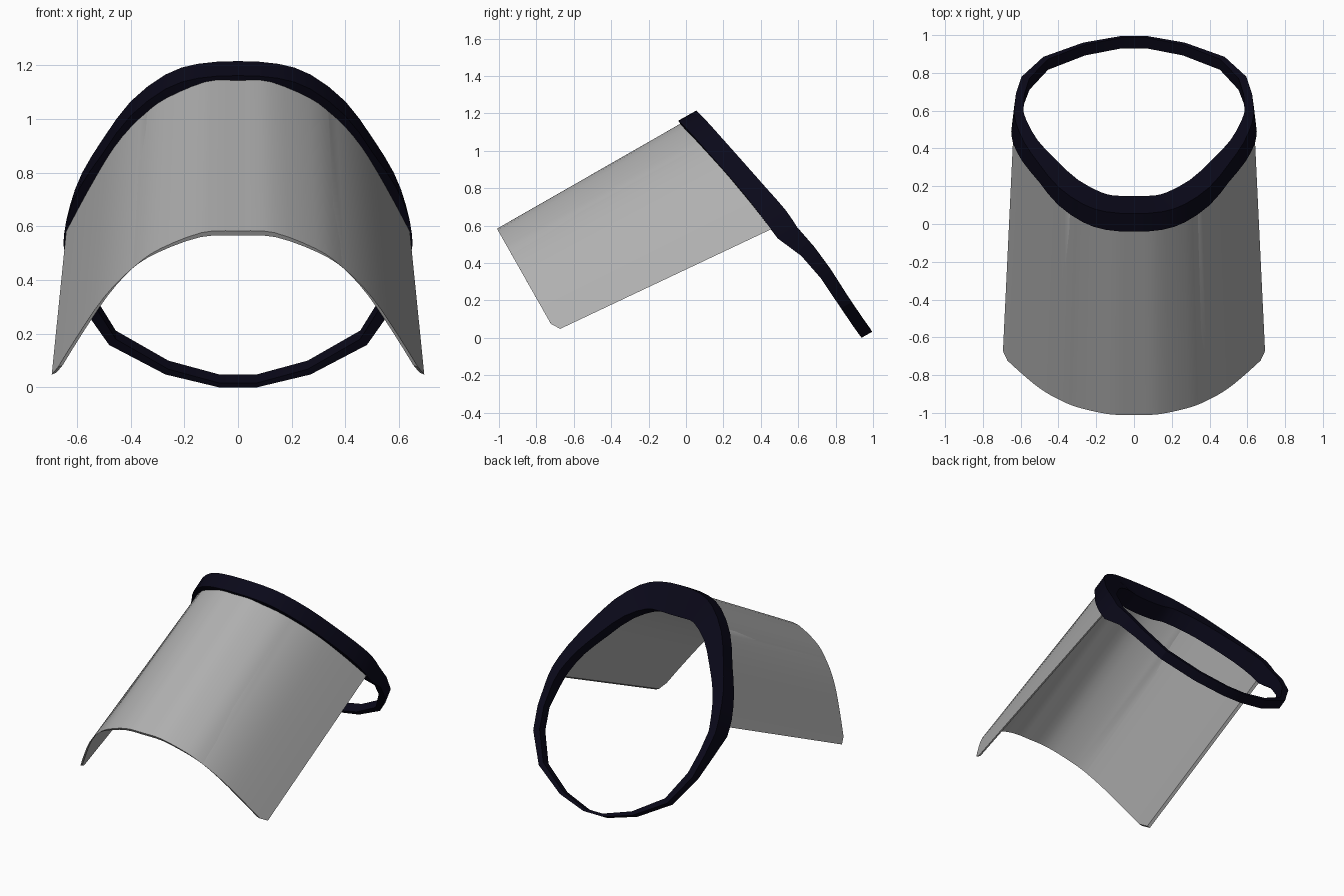
import bpy, bmesh, math
from mathutils import Vector

if "Cube" in bpy.data.objects:
    bpy.data.objects.remove(bpy.data.objects["Cube"])


def make_object(name, verts, faces, color):
    mesh = bpy.data.meshes.new(name)
    mesh.from_pydata(verts, [], faces)
    bm = bmesh.new()
    bm.from_mesh(mesh)
    bmesh.ops.recalc_face_normals(bm, faces=bm.faces)
    bm.to_mesh(mesh)
    bm.free()
    ob = bpy.data.objects.new(name, mesh)
    bpy.context.collection.objects.link(ob)
    mat = bpy.data.materials.new(name + "_color")
    mat.diffuse_color = color
    mat.use_nodes = True
    mat.node_tree.nodes["Principled BSDF"].inputs["Base Color"].default_value = mat.diffuse_color
    mesh.materials.append(mat)
    return ob


def smooth(ob, degrees):
    bpy.ops.object.select_all(action='DESELECT')
    ob.select_set(True)
    bpy.context.view_layer.objects.active = ob
    bpy.ops.object.shade_smooth_by_angle(angle=math.radians(degrees))


def catmull(pts, steps):
    out = []
    for i in range(len(pts) - 1):
        p0, p1 = pts[max(i - 1, 0)], pts[i]
        p2, p3 = pts[i + 1], pts[min(i + 2, len(pts) - 1)]
        for k in range(steps):
            t = k / steps
            out.append((2 * p1 + (p2 - p0) * t + (2 * p0 - 5 * p1 + 4 * p2 - p3) * t * t
                        + (3 * p1 - p0 - 3 * p2 + p3) * t ** 3) / 2)
    return out + [pts[-1]]


# Visor: half profile as (x, drop), mirrored, lofted from the band to the lower rim
half = [(0.14, 0.01), (0.3, 0.12), (0.4, 0.24), (0.5, 0.435), (0.6, 0.71), (0.695, 1)]
profile = catmull([Vector((-x, d)) for x, d in reversed(half)]
                  + [Vector((0, 0))] + [Vector(p) for p in half], 3)
top0, top1 = Vector((0, 0.005, 1.14)), Vector((0, 0.465, 0.585))
low0, low1 = Vector((0, -1.0, 0.565)), Vector((0, -0.70, 0.035))
outer, inner = [], []
last = len(profile) - 1
down = Vector((0, 0.50, -0.87))
for i, (x, d) in enumerate(profile):
    tan = profile[min(i + 1, last)] - profile[max(i - 1, 0)]
    nrm = Vector((tan.y * 0.65, -tan.x)).normalized()    # outward in (x, drop)
    shift = Vector((-nrm.x, 0, 0)) - down * nrm.y * -0.02 / 0.02
    shift *= 0.02
    a = top0.lerp(top1, d) + Vector((x * 0.92, 0, 0))
    b = low0.lerp(low1, d) + Vector((x, 0, 0))
    if i in (0, last):                                   # clipped lower corners
        b += (a - b).normalized() * 0.03
    outer.append((a, b))
    inner.append((a + shift, b + shift))
verts, faces = [], []
for (a, b), (c, d) in zip(outer, inner):
    verts += [a, b, d, c]
for i in range(last):
    for k in range(4):
        m = (k + 1) % 4
        faces.append((i * 4 + k, i * 4 + m, i * 4 + 4 + m, i * 4 + 4 + k))
faces += [(0, 1, 2, 3), tuple(last * 4 + k for k in range(4))]
visor = make_object("visor", verts, faces, (0.43, 0.43, 0.43, 1))
smooth(visor, 30)

# Headband: upper outer edge (x, y, z), axial width, radial thickness, lower flare
front = [
    (0.00, 0.055, 1.215, 0.110, 0.190, 0.00),
    (0.15, 0.065, 1.205, 0.110, 0.180, 0.00),
    (0.27, 0.105, 1.165, 0.110, 0.160, 0.00),
    (0.40, 0.195, 1.065, 0.110, 0.130, 0.00),
    (0.50, 0.315, 0.930, 0.110, 0.100, 0.00),
    (0.58, 0.430, 0.800, 0.115, 0.075, 0.01),
    (0.625, 0.535, 0.680, 0.125, 0.060, 0.015),
    (0.635, 0.595, 0.590, 0.120, 0.050, 0.015),
]
back = [
    (0.625, 0.690, 0.480, 0.085, 0.045, 0.01),
    (0.595, 0.780, 0.355, 0.070, 0.045, 0.00),
    (0.48, 0.885, 0.190, 0.065, 0.035, 0.00),
    (0.27, 0.960, 0.080, 0.065, 0.025, 0.00),
    (0.07, 0.995, 0.032, 0.065, 0.018, 0.00),
]


def mirrored(r):
    return (-r[0],) + tuple(r[1:])


# the front arc is rounded, the strap behind it stays faceted
keys = [mirrored(r) for r in reversed(front[1:])] + front
arc = [tuple(v) for v in catmull([Vector(r) for r in keys], 2)]
ring = arc + back + [mirrored(r) for r in reversed(back)]
axis = Vector((0, 0.87, 0.49))
n = len(ring)
verts, faces = [], []
for i, (x, y, z, width, thick, flare) in enumerate(ring):
    p = Vector((x, y, z))
    tangent = Vector(ring[(i + 1) % n][:3]) - Vector(ring[i - 1][:3])
    inward = axis.cross(tangent).normalized()
    if inward.dot(Vector((0, 0.5, 0.62)) - p) < 0:
        inward.negate()
    low = p - axis * width + Vector((math.copysign(flare, x), 0, 0))
    verts += [p, low, low + inward * thick, p + inward * thick]
    for k in range(4):
        a, b, m = i * 4, ((i + 1) % n) * 4, (k + 1) % 4
        faces.append((a + k, a + m, b + m, b + k))
band = make_object("headband", verts, faces, (0.003, 0.0026, 0.0098, 1))
smooth(band, 20)
